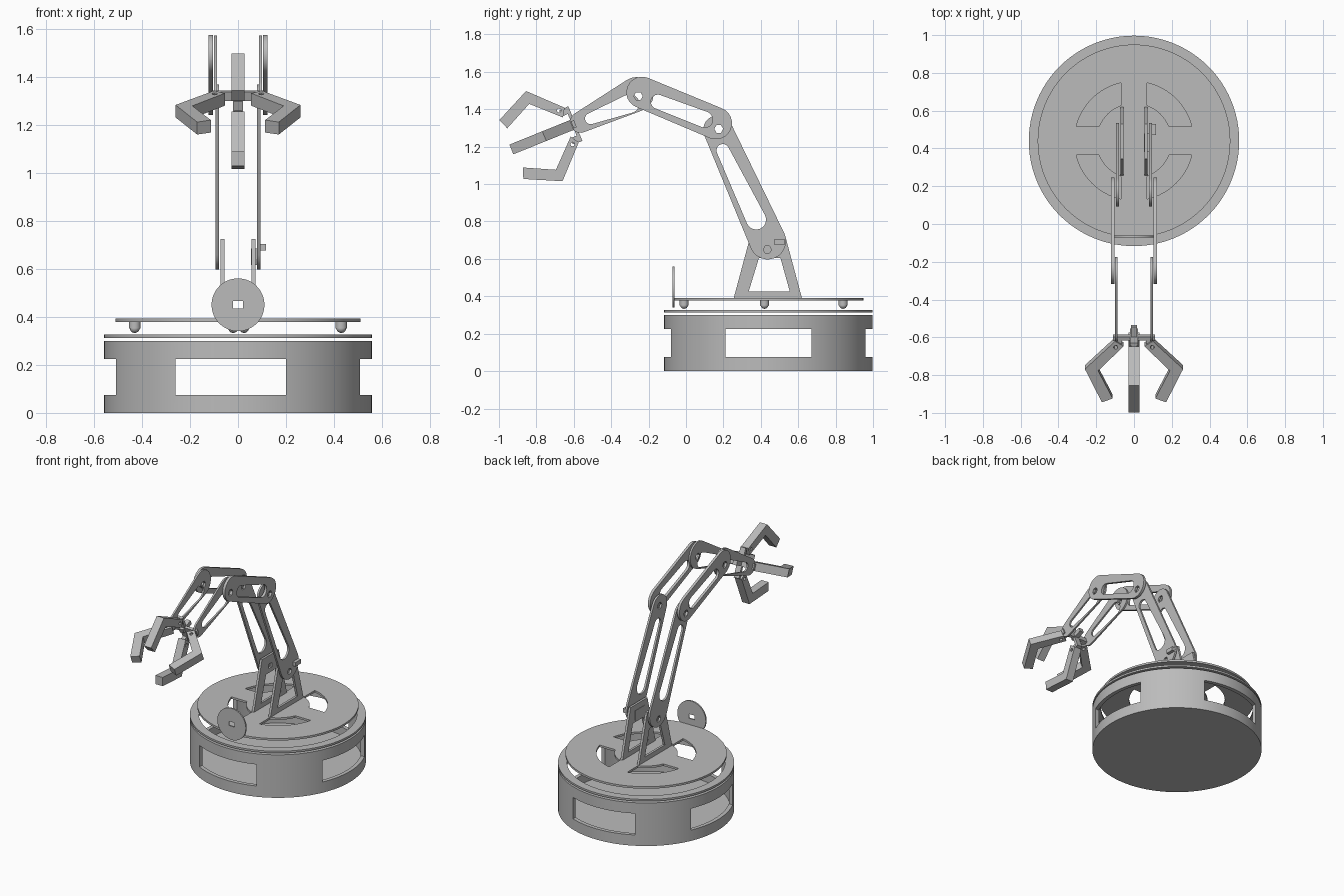
import bpy, bmesh
from math import pi, cos, sin, acos, asin, atan2, hypot, radians
from mathutils import Matrix, Vector

cube = bpy.data.objects.get("Cube")
if cube:
    bpy.data.objects.remove(cube)

grey = bpy.data.materials.new("plain grey")
grey.use_nodes = True
grey.diffuse_color = (0.5, 0.5, 0.5, 1)
grey.node_tree.nodes["Principled BSDF"].inputs["Base Color"].default_value = (0.5, 0.5, 0.5, 1)

CY = 0.44                                   # y of the turntable axis
SIDE = Matrix(((0, 0, 1, 0), (1, 0, 0, 0), (0, 1, 0, 0), (0, 0, 0, 1)))    # (y, z) profile, thickness on x
FRONT = Matrix.Rotation(pi / 2, 4, 'X')     # (x, z) profile, thickness on y


def finish(name, mesh):
    """Link a mesh with the shared material and sharp-edged smooth shading."""
    ob = bpy.data.objects.new(name, mesh)
    bpy.context.collection.objects.link(ob)
    mesh.materials.clear()
    mesh.materials.append(grey)
    bpy.ops.object.select_all(action='DESELECT')
    ob.select_set(True)
    bpy.context.view_layer.objects.active = ob
    bpy.ops.object.shade_smooth_by_angle(angle=radians(30))
    return ob


def baked(ob):
    deps = bpy.context.evaluated_depsgraph_get()
    return bpy.data.meshes.new_from_object(ob.evaluated_get(deps))


def plate(name, loops, thickness, matrix):
    """Flat plate from an outline followed by hole outlines."""
    cu = bpy.data.curves.new(name, 'CURVE')
    cu.dimensions = '2D'
    cu.fill_mode = 'BOTH'
    cu.extrude = thickness / 2
    for loop in loops:
        sp = cu.splines.new('POLY')
        sp.points.add(len(loop) - 1)
        for p, (u, v) in zip(sp.points, loop):
            p.co = (u, v, 0, 1)
        sp.use_cyclic_u = True
    tmp = bpy.data.objects.new(name + "_outline", cu)
    bpy.context.collection.objects.link(tmp)
    mesh = baked(tmp)
    bpy.data.objects.remove(tmp)
    bm = bmesh.new()
    bm.from_mesh(mesh)
    bmesh.ops.remove_doubles(bm, verts=bm.verts, dist=1e-5)
    bmesh.ops.recalc_face_normals(bm, faces=bm.faces)
    bm.to_mesh(mesh)
    bm.free()
    mesh.transform(matrix)
    return finish(name, mesh)


def box(name, size, matrix):
    bm = bmesh.new()
    bmesh.ops.create_cube(bm, size=1, matrix=matrix @ Matrix.Diagonal((*size, 1)))
    mesh = bpy.data.meshes.new(name)
    bm.to_mesh(mesh)
    bm.free()
    return finish(name, mesh)


def drum(name, r, z0, z1, centre=(0, CY)):
    bm = bmesh.new()
    bmesh.ops.create_cone(bm, cap_ends=True, segments=96, radius1=r, radius2=r, depth=z1 - z0,
                          matrix=Matrix.Translation((*centre, (z0 + z1) / 2)))
    mesh = bpy.data.meshes.new(name)
    bm.to_mesh(mesh)
    bm.free()
    return finish(name, mesh)


def arc(c, r, a0, a1, n):
    return [(c[0] + r * cos(a0 + (a1 - a0) * i / n), c[1] + r * sin(a0 + (a1 - a0) * i / n))
            for i in range(n + 1)]


def circle(c, r, n=96):
    return arc(c, r, 0, 2 * pi * (n - 1) / n, n - 1)


def capsule(c0, r0, c1, r1):
    """Outline around two circles of different size."""
    dx, dy = c1[0] - c0[0], c1[1] - c0[1]
    phi, b = atan2(dy, dx), acos((r0 - r1) / hypot(dx, dy))
    return arc(c1, r1, phi - b, phi + b, 12) + arc(c0, r0, phi + b, phi + 2 * pi - b, 12)


def rect(c, w, h):
    return [(c[0] + sx * w / 2, c[1] + sy * h / 2) for sx, sy in ((-1, -1), (1, -1), (1, 1), (-1, 1))]


def side_pair(name, loops, x, thickness):
    for side, s in (("left", 1), ("right", -1)):
        plate(f"{side}_{name}", loops, thickness, Matrix.Translation((s * x, 0, 0)) @ SIDE)


# Base tub: hollow drum with a floor and four windows
tub = drum("base_tub", 0.557, 0, 0.3)
cutters = [drum("tub_cavity", 0.53, 0.015, 0.4),
           box("side_window_cutter", (1.4, 0.46, 0.15), Matrix.Translation((0, CY, 0.15))),
           box("front_window_cutter", (0.46, 1.4, 0.15), Matrix.Translation((-0.03, CY, 0.15)))]
for c in cutters:
    c.hide_render = True
    m = tub.modifiers.new("cut", 'BOOLEAN')
    m.operation, m.solver, m.object = 'DIFFERENCE', 'EXACT', c
mesh = baked(tub)
for ob in [tub] + cutters:
    bpy.data.objects.remove(ob)
finish("base_tub", mesh)

# Bearing ring and slotted turntable
flat = Matrix.Translation((0, CY, 0))
plate("bearing_ring", [circle((0, 0), 0.557), circle((0, 0), 0.5)], 0.013,
      Matrix.Translation((0, 0, 0.319)) @ flat)
slot = (arc((0, 0), 0.315, asin(0.075 / 0.315), acos(0.07 / 0.315), 16)
        + arc((0, 0), 0.2, acos(0.07 / 0.2), asin(0.075 / 0.2), 12))
slots = [[(sx * u, sy * v) for u, v in slot] for sx in (1, -1) for sy in (1, -1)]
plate("turntable", [circle((0, 0), 0.51)] + slots, 0.014, Matrix.Translation((0, 0, 0.385)) @ flat)

# Ball casters under the turntable
for i, (x, y) in enumerate(((0.43, 0.42), (-0.43, 0.42), (0.025, 0.84), (-0.02, -0.01))):
    drum(f"caster_socket_{i}", 0.024, 0.352, 0.378, (x, y))
    bm = bmesh.new()
    bmesh.ops.create_uvsphere(bm, u_segments=20, v_segments=12, radius=0.021,
                              matrix=Matrix.Translation((x, y, 0.354)))
    mesh = bpy.data.meshes.new("ball")
    bm.to_mesh(mesh)
    bm.free()
    finish(f"caster_ball_{i}", mesh)

# Upright drive disc at the front
plate("drive_disc", [circle((0, 0.45), 0.11, 64), rect((0, 0.45), 0.042, 0.03)], 0.01,
      Matrix.Translation((0, -0.066, 0)) @ FRONT)

# Shoulder brackets
shoulder, elbow, wrist = (0.435, 0.65), (0.175, 1.295), (-0.255, 1.47)
side_pair("shoulder_bracket",
          [[(0.255, 0.39), (0.62, 0.39), (0.53, 0.725), (0.345, 0.725)],
           [(0.335, 0.425), (0.555, 0.425), (0.505, 0.605), (0.39, 0.605)],
           rect(shoulder, 0.04, 0.03)], 0.064, 0.016)
box("servo_body", (0.025, 0.1, 0.07), Matrix.Translation((0.066, 0.43, 0.65)))
box("servo_lug", (0.028, 0.06, 0.028), Matrix.Translation((0.102, 0.5, 0.69)))

# Arm links
side_pair("upper_arm",
          [capsule((0.437, 0.695), 0.098, (0.17, 1.29), 0.078),
           capsule((0.375, 0.81), 0.053, (0.197, 1.18), 0.034),
           circle(shoulder, 0.022, 6), circle(elbow, 0.024, 6)], 0.087, 0.014)
side_pair("forearm",
          [capsule((0.16, 1.325), 0.086, (-0.235, 1.49), 0.084),
           capsule((0.10, 1.345), 0.043, (-0.15, 1.44), 0.038),
           circle(elbow, 0.024, 6), circle(wrist, 0.024, 6)], 0.113, 0.018)
side_pair("wrist_link",
          [capsule((-0.265, 1.48), 0.092, (-0.565, 1.33), 0.056),
           capsule((-0.30, 1.43), 0.05, (-0.51, 1.35), 0.03),
           circle(wrist, 0.024, 6)], 0.094, 0.012)

# Gripper frame: x along the reach, y radial
reach = Vector((0, -0.927, -0.375))
up = Vector((0, -0.375, 0.927))
hub = Matrix((reach, up, reach.cross(up))).transposed().to_4x4()
hub.translation = (0, -0.6, 1.32)

# Gripper hub: cross of two bars on a short shaft
box("hub_bar_vertical", (0.018, 0.2, 0.04), hub)
box("hub_bar_cross", (0.018, 0.04, 0.22), hub)
box("hub_shaft", (0.09, 0.032, 0.032), hub @ Matrix.Translation((-0.02, 0, 0)))

# Four bent fingers
finger = [(0.012, 0.1), (0.17, 0.26), (0.36, 0.17), (0.338, 0.113), (0.18, 0.19), (0.04, 0.055)]
for i, name in enumerate(("top", "left", "bottom", "right")):
    turn = hub @ Matrix.Rotation(i * pi / 2, 4, 'X')
    plate(f"{name}_finger", [finger, circle((0.046, 0.097), 0.011, 12)], 0.056, turn)
    box(f"{name}_finger_lug", (0.05, 0.035, 0.028), turn @ Matrix.Translation((0.02, 0.08, 0)))
